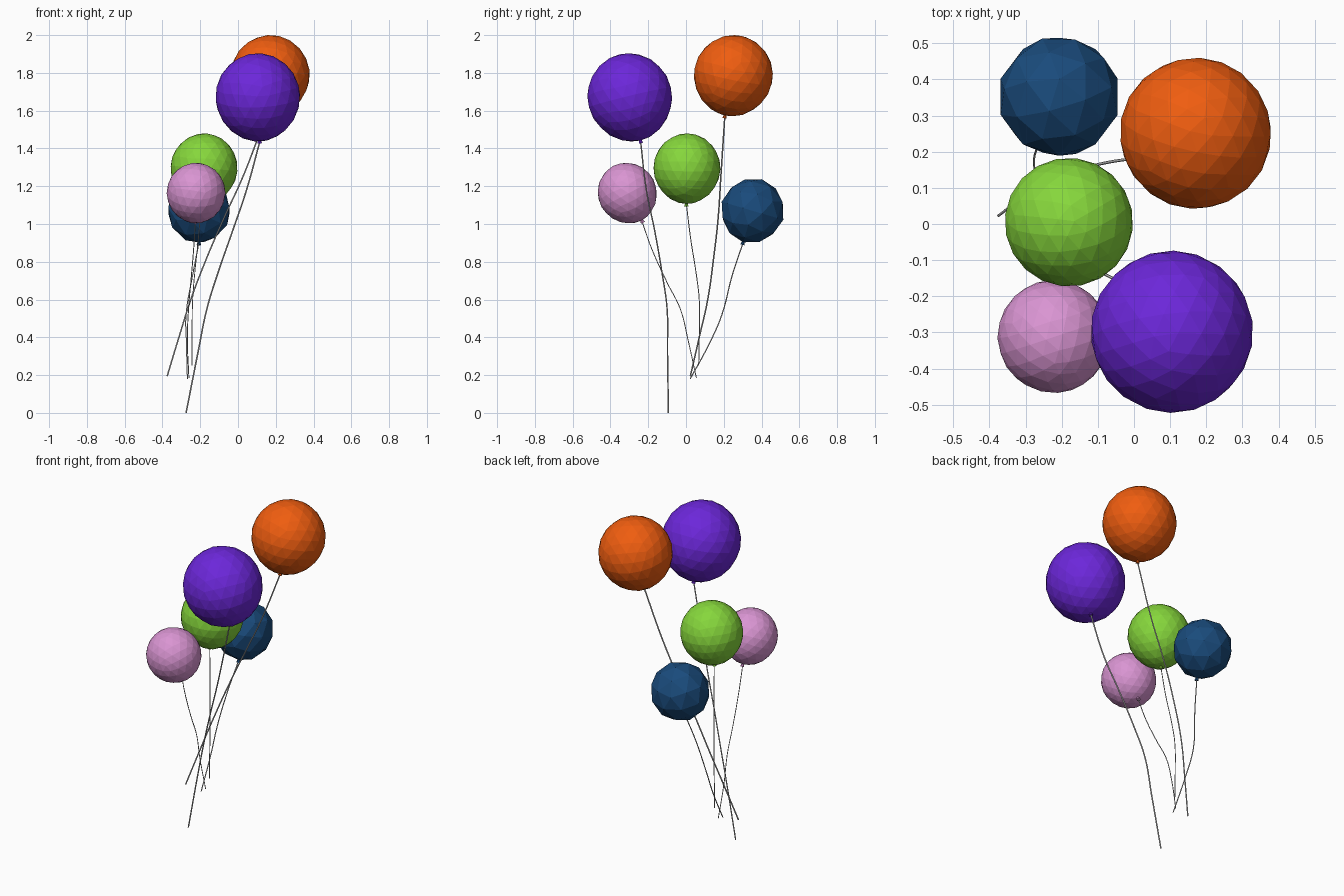
import bpy, bmesh
from mathutils import Vector, Matrix

if "Cube" in bpy.data.objects:
    bpy.data.objects.remove(bpy.data.objects["Cube"])


def material(name, rgb):
    m = bpy.data.materials.new(name)
    m.diffuse_color = (*rgb, 1)
    m.use_nodes = True
    m.node_tree.nodes["Principled BSDF"].inputs["Base Color"].default_value = m.diffuse_color
    return m


def add_balloon(name, rgb, centre, radius, half_len, knot, detail):
    centre, knot = Vector(centre), Vector(knot)
    axis = (centre - knot).normalized()
    bm = bmesh.new()
    # faceted body, narrowing a little towards the knot
    bmesh.ops.create_icosphere(bm, subdivisions=detail, radius=1)
    for v in bm.verts:
        k = 1 - 0.04 * max(0, -v.co.z)
        v.co = Vector((v.co.x * radius * k, v.co.y * radius * k, v.co.z * half_len))
    # tied neck: small flared cone
    length = 0.022
    bmesh.ops.create_cone(bm, cap_ends=True, segments=8, radius1=0.012, radius2=0.006,
                          depth=length, matrix=Matrix.Translation((0, 0, -half_len - 0.003)))
    me = bpy.data.meshes.new(name)
    bm.to_mesh(me)
    bm.free()
    me.materials.append(material(name, rgb))
    ob = bpy.data.objects.new(name, me)
    ob.matrix_world = Matrix.Translation(centre) @ axis.to_track_quat('Z', 'Y').to_matrix().to_4x4()
    bpy.context.collection.objects.link(ob)


def add_string(name, points, thickness):
    cu = bpy.data.curves.new(name, 'CURVE')
    cu.dimensions = '3D'
    cu.bevel_depth = thickness
    cu.bevel_resolution = 1
    cu.resolution_u = 5
    cu.use_fill_caps = True
    sp = cu.splines.new('BEZIER')
    sp.bezier_points.add(len(points) - 1)
    for bp, p in zip(sp.bezier_points, points):
        bp.co = p
        bp.handle_left_type = bp.handle_right_type = 'AUTO'
    bpy.context.collection.objects.link(bpy.data.objects.new(name, cu))


# colour, centre, radius, half height, facet detail, string thickness, string path from the knot down
balloons = {
    "orange": ((.87, .11, .005), (.17, .25, 1.785), .21, .216, 3, .004,
               [(.145, .205, 1.565), (.03, .185, 1.26), (-.075, .17, 1.03), (-.17, .145, .81),
                (-.25, .115, .6), (-.313, .07, .4), (-.375, .023, .195)]),
    "purple": ((.15, .02, .70), (.105, -.297, 1.67), .225, .235, 3, .004,
               [(.115, -.24, 1.435), (.045, -.21, 1.18), (-.03, -.165, .96), (-.11, -.125, .73),
                (-.165, -.1, .55), (-.21, -.098, .33), (-.275, -.093, 0)]),
    "green": ((.24, .68, .045), (-.18, .005, 1.293), .178, .187, 3, .0025,
              [(-.195, .002, 1.105), (-.21, .025, .92), (-.23, .055, .73),
               (-.24, .07, .6), (-.243, .07, .4), (-.243, .067, .25)]),
    "pink": ((.70, .30, .65), (-.222, -.31, 1.163), .156, .163, 3, .0025,
             [(-.225, -.235, 1.02), (-.235, -.18, .865), (-.25, -.1, .69),
              (-.262, -.03, .55), (-.268, .01, .39), (-.26, .055, .185)]),
    "blue": ((.01, .07, .20), (-.207, .352, 1.07), .17, .174, 2, .003,
             [(-.207, .302, .9), (-.24, .245, .73), (-.275, .19, .52),
              (-.273, .125, .37), (-.268, .022, .18)]),
}

for colour, (rgb, centre, radius, half, detail, thick, path) in balloons.items():
    add_balloon(colour + "_balloon", rgb, centre, radius, half, path[0], detail)
    add_string(colour + "_string", path, thick)
